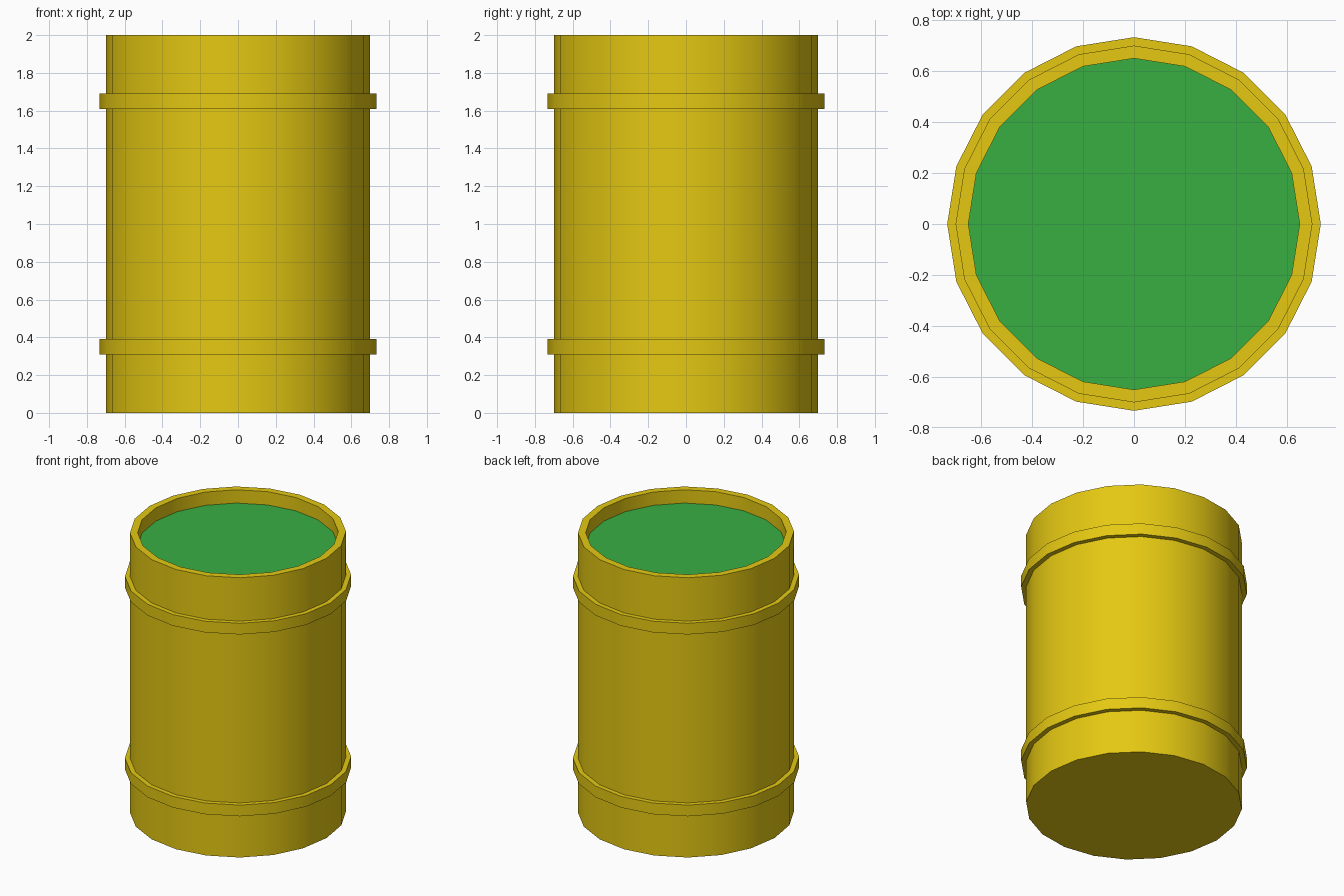
import bpy, bmesh, math

if "Cube" in bpy.data.objects:
    bpy.data.objects.remove(bpy.data.objects["Cube"])

SIDES = 20


def material(name, color):
    m = bpy.data.materials.new(name)
    m.diffuse_color = (*color, 1)
    m.use_nodes = True
    m.node_tree.nodes["Principled BSDF"].inputs["Base Color"].default_value = m.diffuse_color
    return m


def lathe(name, profile, mat, closed=False, cap_start=False):
    """Revolve an (r, z) profile around z with SIDES flat-sided steps."""
    bm = bmesh.new()
    rings = [[bm.verts.new((r * math.cos(2 * math.pi * i / SIDES),
                            r * math.sin(2 * math.pi * i / SIDES), z))
              for i in range(SIDES)] for r, z in profile]
    pairs = list(zip(rings, rings[1:]))
    if closed:
        pairs.append((rings[-1], rings[0]))
    for a, b in pairs:
        for i in range(SIDES):
            j = (i + 1) % SIDES
            bm.faces.new((a[i], a[j], b[j], b[i]))
    if cap_start:
        bm.faces.new(rings[0][::-1] if pairs else rings[0])
    mesh = bpy.data.meshes.new(name)
    bm.to_mesh(mesh)
    bm.free()
    obj = bpy.data.objects.new(name, mesh)
    bpy.context.collection.objects.link(obj)
    mesh.materials.append(mat)
    bpy.ops.object.select_all(action='DESELECT')
    obj.select_set(True)
    bpy.context.view_layer.objects.active = obj
    bpy.ops.object.shade_smooth_by_angle(angle=math.radians(30))
    return obj


yellow = material("yellow_paint", (0.78, 0.58, 0.006))
green = material("green_liquid", (0.04, 0.43, 0.055))

# Drum wall with bottom, rim and inner lip
lathe("drum_body", [(0.70, 0), (0.70, 2), (0.65, 2), (0.65, 1.905)],
      yellow, cap_start=True)

# Liquid surface just below the rim
lathe("liquid", [(0.65, 1.905)], green, cap_start=True)

# Two raised hoops
for label, z in (("lower", 0.35), ("upper", 1.65)):
    lathe(label + "_hoop", [(0.70, z - 0.04), (0.733, z - 0.04),
                            (0.733, z + 0.04), (0.70, z + 0.04)],
          yellow, closed=True)
